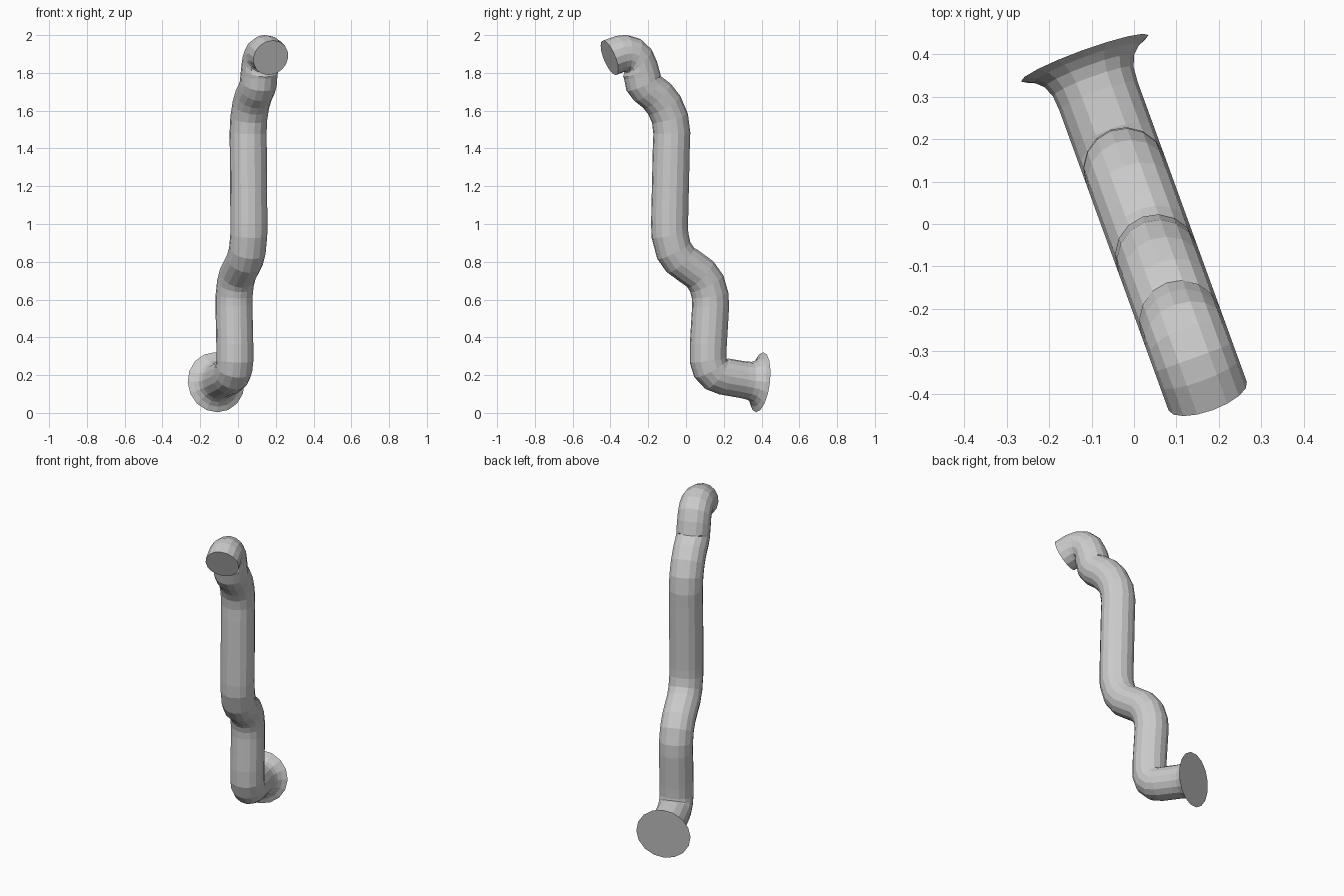
import bpy
import bmesh
from math import sin, cos, pi, radians
from mathutils import Vector

default_cube = bpy.data.objects.get("Cube")
if default_cube:
    bpy.data.objects.remove(default_cube, do_unlink=True)

SIDES = 16
PIPE_RADIUS = 0.098

# The whole pipe bends within one upright plane, turned away from the y axis
turn = radians(20)
along = Vector((-sin(turn), cos(turn), 0))
across = Vector((cos(turn), sin(turn), 0))
up = Vector((0, 0, 1))
origin = Vector((0.026, 0, 0))

# One grey material for everything
grey = bpy.data.materials.new("pipe grey")
grey.use_nodes = True
grey.diffuse_color = (0.6, 0.6, 0.6, 1)
grey.node_tree.nodes["Principled BSDF"].inputs["Base Color"].default_value = grey.diffuse_color


def add_ring(bm, depth, height, lean, radius=PIPE_RADIUS):
    """Ring of vertices; lean is the heading, measured from straight down."""
    angle = radians(lean)
    centre = origin + along * (depth / cos(turn)) + up * height
    outward = along * cos(angle) + up * sin(angle)
    ring = []
    for i in range(SIDES):
        t = 2 * pi * i / SIDES
        ring.append(bm.verts.new(centre + (outward * cos(t) + across * sin(t)) * radius))
    return ring


def make_pipe(name, stations, cap_start=False, cap_end=False):
    """Flat-shaded tube through a list of ring stations."""
    bm = bmesh.new()
    rings = [add_ring(bm, *station) for station in stations]
    for first, second in zip(rings, rings[1:]):
        for i in range(SIDES):
            j = (i + 1) % SIDES
            bm.faces.new((first[i], first[j], second[j], second[i]))
    if cap_start:
        bm.faces.new(rings[0])
    if cap_end:
        bm.faces.new(rings[-1])
    bmesh.ops.recalc_face_normals(bm, faces=bm.faces[:])
    # Open tubes must still face outwards
    centre = sum((v.co for v in rings[0]), Vector()) / SIDES
    side = next(f for f in rings[0][0].link_faces if len(f.verts) == 4)
    if side.normal.dot(rings[0][0].co - centre) < 0:
        bmesh.ops.reverse_faces(bm, faces=bm.faces[:])
    mesh = bpy.data.meshes.new(name)
    bm.to_mesh(mesh)
    bm.free()
    mesh.materials.append(grey)
    pipe = bpy.data.objects.new(name, mesh)
    bpy.context.collection.objects.link(pipe)
    return pipe


# Shared rings where the parts meet: depth, height, heading
top_joint = (-.23, 1.775, 5)
shoulder_end = (-.075, 1.48, 2)
knee_start = (-.087, 1, -1)
knee_end = (.13, .56, -3)
foot_start = (.118, .36, -3)
flange_joint = (.3, .176, 82)

# Hooked outlet at the top, closed at its mouth
make_pipe("outlet_elbow", [
    (-.405, 1.88, 111), (-.35, 1.9, 102), (-.315, 1.903, 90), (-.28, 1.89, 68),
    (-.255, 1.86, 45), (-.243, 1.82, 25), top_joint], cap_start=True)

# Bend below the outlet
make_pipe("shoulder_bend", [
    top_joint, (-.225, 1.745, 25), (-.2, 1.715, 42), (-.155, 1.68, 45),
    (-.115, 1.63, 32), (-.085, 1.56, 15), shoulder_end])

# Straight runs
make_pipe("upper_pipe", [shoulder_end, (-.078, 1.4, -2), knee_start])
make_pipe("lower_pipe", [knee_end, foot_start])

# Double bend in the middle
make_pipe("middle_bend", [
    knee_start, (-.085, .94, 8), (-.065, .86, 28), (-.03, .81, 45),
    (.02, .775, 60), (.075, .735, 48), (.11, .685, 28), (.128, .62, 8), knee_end])

# Tight bend at the bottom
make_pipe("foot_elbow", [
    foot_start, (.117, .28, 8), (.13, .235, 30), (.16, .205, 55),
    (.2, .193, 75), flange_joint])

# Trumpet-shaped wall flange with a flat closed back
make_pipe("wall_flange", [
    flange_joint, (.335, .17, 83, .101), (.36, .167, 83, .112),
    (.378, .164, 83, .132), (.39, .162, 83, .16)], cap_end=True)
